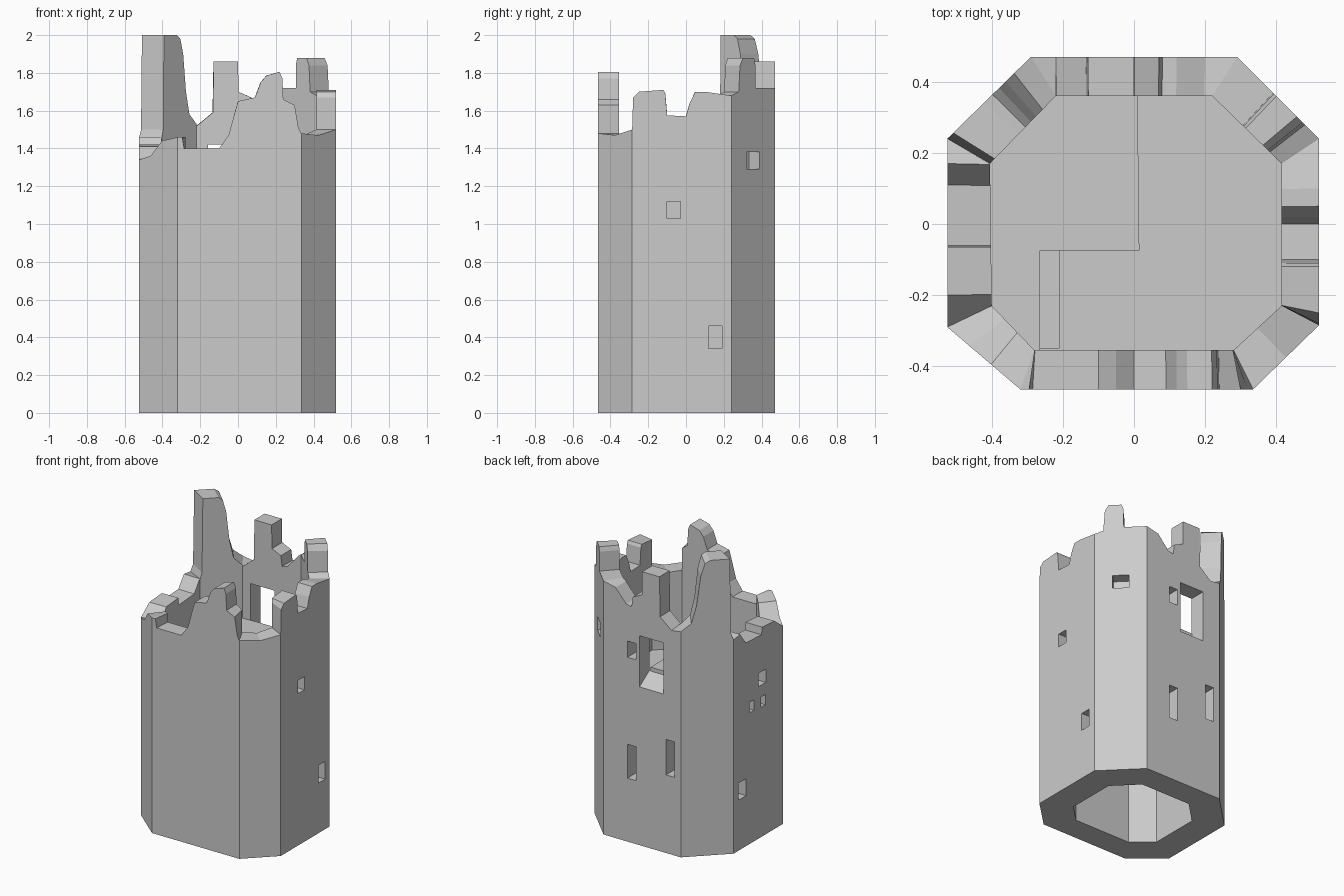
import bpy, bmesh, math
from mathutils import Matrix, Vector

if "Cube" in bpy.data.objects:
    bpy.data.objects.remove(bpy.data.objects["Cube"])

# Plan outlines: eight corners, counter-clockwise from front left
OUT = [(-.32, -.465), (.335, -.465), (.52, -.285), (.52, .24),
       (.29, .47), (-.29, .47), (-.525, .24), (-.525, -.29)]
INN = [(-.28, -.355), (.28, -.355), (.415, -.23), (.415, .17),
       (.22, .36), (-.22, .36), (-.405, .17), (-.40, -.23)]
FLOOR = .95

# Ruined top edge of each wall: (position along wall in its own axis, height)
FRONT = [(-.32, 1.46), (-.295, 1.46), (-.285, 1.40), (-.10, 1.40), (-.05, 1.47),
         (-.02, 1.58), (0, 1.65), (.09, 1.67), (.12, 1.75), (.15, 1.785), (.22, 1.805),
         (.235, 1.77), (.24, 1.66), (.30, 1.63), (.32, 1.51)]
RIGHT = [(-.285, 1.50), (-.28, 1.67), (-.25, 1.70), (-.12, 1.71), (-.11, 1.69),
         (-.10, 1.575), (0, 1.57), (.02, 1.64), (.05, 1.70), (.1, 1.70)]
BACK = [(.29, 1.72), (.2, 1.70), (.12, 1.61), (.08, 1.60), (.07, 1.67), (.003, 1.70),
        (0, 1.86), (-.13, 1.86), (-.135, 1.59), (-.22, 1.52)]
LEFT = [(.24, 1.45), (.17, 1.46), (.11, 1.38), (-.06, 1.37), (-.065, 1.42), (-.2, 1.41)]


def square_cut(pts, a, b, c, d):
    """Outer and inner fractions so that the cuts run straight through the wall."""
    res = []
    for p, z in pts:
        t = (p - a) / (b - a)
        s = min(1, max(0, (p - c) / (d - c)))
        res.append((t, s * .95 + .05 * t, z))
    return res


def fanned(pts):
    return [(t, t, z) for t, z in pts]


# Walls in order, with the chamfered corners given as fractions
WALLS = [square_cut(FRONT, -.32, .335, -.28, .28),
         fanned([(0, 1.48), (.5, 1.47)]),
         square_cut(RIGHT, -.285, .24, -.23, .17),
         fanned([(0, 1.68), (.17, 1.70), (.20, 1.84), (.27, 1.88), (.52, 1.88),
                 (.55, 1.85), (.56, 1.72)]),
         square_cut(BACK, .29, -.29, .22, -.22),
         fanned([(0, 1.53), (.2, 1.58), (.3, 1.70), (.38, 1.90), (.46, 1.98),
                 (.56, 2.0), (.93, 2.0), (.95, 1.50)]),
         square_cut(LEFT, .24, -.29, .17, -.23),
         fanned([(0, 1.34), (.3, 1.36), (.6, 1.44)])]


def to_object(bm, name):
    bmesh.ops.recalc_face_normals(bm, faces=bm.faces)
    me = bpy.data.meshes.new(name)
    bm.to_mesh(me)
    bm.free()
    ob = bpy.data.objects.new(name, me)
    bpy.context.collection.objects.link(ob)
    return ob


def prism(name, pts, z0, z1):
    bm = bmesh.new()
    f = bm.faces.new([bm.verts.new((x, y, z0)) for x, y in pts])
    r = bmesh.ops.extrude_face_region(bm, geom=[f])
    for v in r['geom']:
        if isinstance(v, bmesh.types.BMVert):
            v.co.z = z1
    return to_object(bm, name)


# Tower: ring of wall sections, thicker below the floor, with an open hollow base
bm = bmesh.new()
rings = []
for i, prof in enumerate(WALLS):
    o0, o1 = Vector(OUT[i]), Vector(OUT[(i + 1) % 8])
    n0, n1 = Vector(INN[i]), Vector(INN[(i + 1) % 8])
    for t, s, z in prof:
        o, n = o0.lerp(o1, t), n0.lerp(n1, s)
        c = o * .64
        rings.append([bm.verts.new(p) for p in (
            (*o, 0), (*o, z), (*n, z), (*n, FLOOR), (*c, FLOOR - .05), (*c, 0))])
for a, b in zip(rings, rings[1:] + rings[:1]):
    for k in (0, 1, 2, 4, 5):
        m = (k + 1) % 6
        bm.faces.new((a[k], b[k], b[m], a[m]))
bm.faces.new([r[3] for r in rings])
bm.faces.new([r[4] for r in rings])
tower = to_object(bm, "tower_wall")

# Window cutters
cut = bmesh.new()


def window(cx, cy, cz, sx, sy, sz, rot=0):
    mat = (Matrix.Translation((cx, cy, cz)) @ Matrix.Rotation(rot, 4, 'Z')
           @ Matrix.Diagonal((sx, sy, sz, 1)))
    return bmesh.ops.create_cube(cut, size=1, matrix=mat)['verts']


for x, z, w, h in [(.078, 1.305, .065, .11), (.078, .545, .065, .23), (-.212, .65, .065, .24)]:
    window(x, .44, z, w, .18, h)
for v in window(-.07, .415, 1.225, .18, .24, .39):      # large window, sloping sill
    if v.co.z < 1.1 and v.co.y < .4:
        v.co.z = 1.19
for y, z, w, h in [(-.065, 1.075, .07, .09), (.155, .40, .07, .12)]:
    window(.51, y, z, .18, w, h)
for y, z, w, h in [(-.065, 1.075, .08, .09), (.045, .925, .045, .07),
                   (-.078, .915, .045, .07), (.145, .40, .08, .115)]:
    window(-.51, y, z, .18, w, h)
window(.42, .37, 1.335, .20, .10, .09, math.radians(45))
cutter = to_object(cut, "window_cutter")
cutter.hide_render = True
cutter.hide_viewport = True
mod = tower.modifiers.new("windows", 'BOOLEAN')
mod.object = cutter
mod.operation = 'DIFFERENCE'
mod.solver = 'EXACT'

# Broken raised part of the upper floor, and a low ledge beside it
prism("raised_floor", [(.01, .365), (.015, -.075), (-.265, -.075), (-.265, -.36),
                       (-.285, -.36), (-.41, -.235), (-.41, .175), (-.225, .365)], .94, 1.17)
prism("floor_ledge", [(-.265, -.35), (-.21, -.35), (-.21, -.075), (-.265, -.075)], .94, 1.08)
